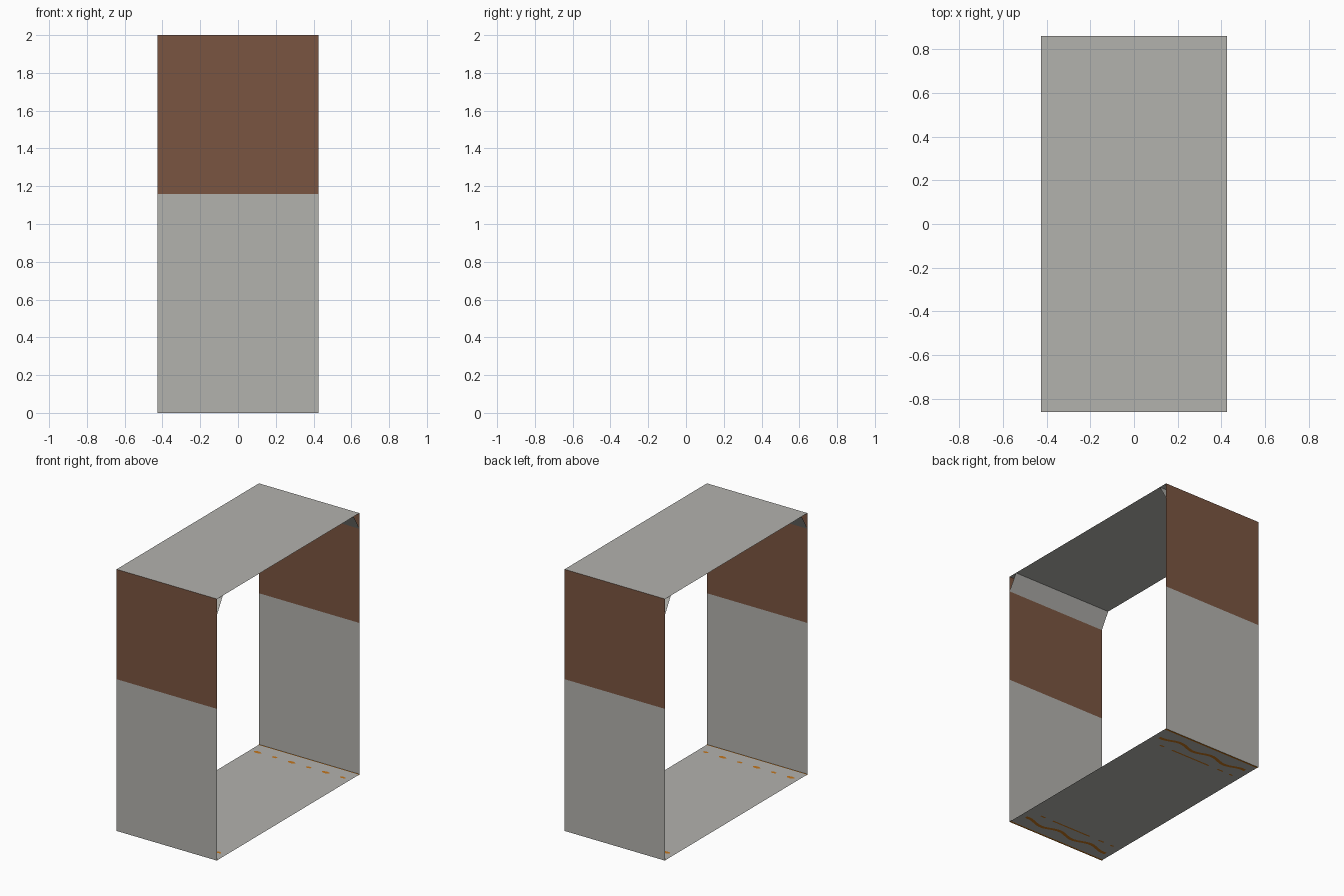
import bpy, math

if "Cube" in bpy.data.objects:
    bpy.data.objects.remove(bpy.data.objects["Cube"])

W, D, H = 0.425, 0.86, 2.0      # half width, half depth, height
BAND, LIP = 1.16, 1.88          # colour split and lower edge of slanted strip


def material(name, rgb):
    m = bpy.data.materials.new(name)
    m.diffuse_color = (*rgb, 1.0)
    m.use_nodes = True
    m.node_tree.nodes["Principled BSDF"].inputs["Base Color"].default_value = m.diffuse_color
    return m


GREY = material("pale grey", (0.45, 0.445, 0.42))
BROWN = material("brown", (0.195, 0.09, 0.052))
ORANGE = material("orange", (0.55, 0.18, 0.012))


def sheet(name, polys, mats, rule=None):
    """One mesh of flat single-sided faces; rule picks the material by face."""
    verts, faces = [], []
    for p in polys:
        faces.append(list(range(len(verts), len(verts) + len(p))))
        verts += p
    me = bpy.data.meshes.new(name)
    me.from_pydata(verts, [], faces)
    for m in mats:
        me.materials.append(m)
    if rule:
        for f in me.polygons:
            f.material_index = rule(f)
    ob = bpy.data.objects.new(name, me)
    bpy.context.collection.objects.link(ob)
    return ob


def across(y0, z0, y1, z1, xa=-W, xb=W):
    return [(xa, y0, z0), (xb, y0, z0), (xb, y1, z1), (xa, y1, z1)]


# Roof and floor sheets
sheet("roof_panel", [across(-D, H, D, H)], [GREY])
FZ = 0.002
sheet("floor_panel", [across(-D, FZ, D, FZ)], [GREY])

for s, side in ((-1, "front"), (1, "back")):
    # End wall: grey below, brown above (back wall wound to face outward)
    wall = [across(s * D, 0, s * D, BAND), across(s * D, BAND, s * D, H)]
    strip = across(s * D, LIP, s * (D - 0.07), H)
    if s > 0:
        wall = [p[::-1] for p in wall]
    else:
        strip = strip[::-1]
    sheet(side + "_wall", wall, [GREY, BROWN], lambda f: int(f.center.z > BAND))
    # Slanted strip across the upper inner corner
    sheet(side + "_corner_strip", [strip], [GREY])

    # Orange marks on the floor's upper face
    marks = [across(s * D, FZ * 2, s * (D - 0.008), FZ * 2)]
    for i in range(6):
        cx, cy = -0.36 + i * 0.144, s * (D - 0.11)
        r = 0.032 if i % 2 == 0 else 0.024
        marks.append([(cx + r * math.cos(a * math.pi / 4),
                       cy + 0.5 * r * math.sin(a * math.pi / 4), FZ * 2)
                      for a in range(8)])
    sheet(side + "_floor_marks", marks, [ORANGE])

    # Orange wavy band, edge line and dashes under the floor
    under = [across(s * D, 0, s * (D - 0.015), 0)]
    n = 28
    wave = lambda x: s * (D - 0.11 - 0.018 * math.sin(x * 22))
    for i in range(n):
        xa, xb = [-0.38 + 0.76 * k / n for k in (i, i + 1)]
        under.append([(xa, wave(xa) - 0.013, 0), (xb, wave(xb) - 0.013, 0),
                      (xb, wave(xb) + 0.013, 0), (xa, wave(xa) + 0.013, 0)])
    for xa, xb in ((-0.36, -0.33), (-0.27, -0.22), (-0.14, 0.2), (0.27, 0.31)):
        under.append(across(s * (D - 0.2), 0, s * (D - 0.213), 0, xa, xb))
    sheet(side + "_underside_marks", under, [ORANGE])
